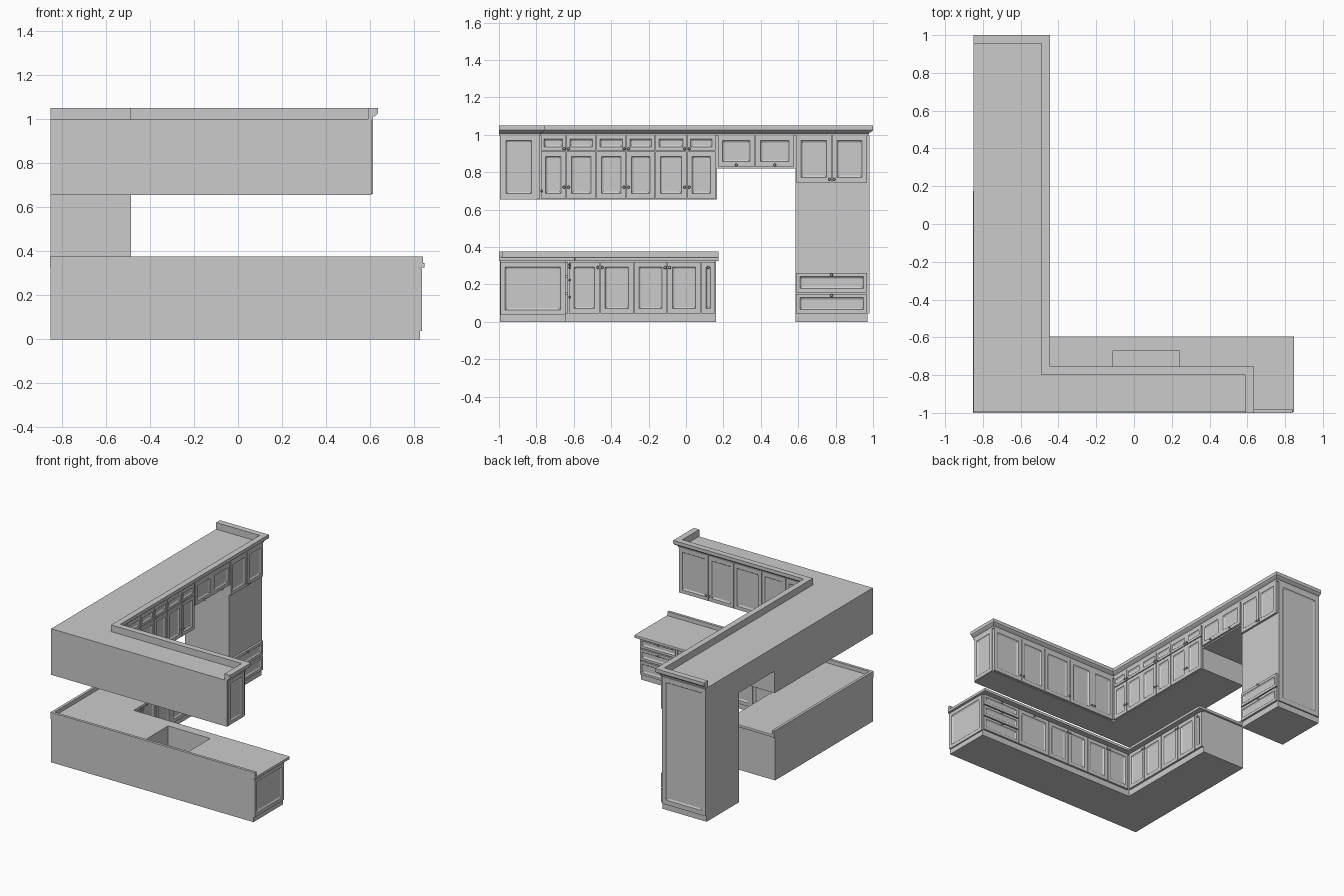
import bpy, bmesh
from mathutils import Vector

if "Cube" in bpy.data.objects:
    bpy.data.objects.remove(bpy.data.objects["Cube"])


def make_object(name, bm):
    bmesh.ops.recalc_face_normals(bm, faces=bm.faces)
    mesh = bpy.data.meshes.new(name)
    bm.to_mesh(mesh)
    bm.free()
    ob = bpy.data.objects.new(name, mesh)
    bpy.context.collection.objects.link(ob)
    return ob


def prism(name, pts, z0, z1):
    bm = bmesh.new()
    face = bm.faces.new([bm.verts.new((x, y, z0)) for x, y in pts])
    top = bmesh.ops.extrude_face_region(bm, geom=[face])["geom"]
    bmesh.ops.translate(bm, vec=(0, 0, z1 - z0),
                        verts=[g for g in top if isinstance(g, bmesh.types.BMVert)])
    return make_object(name, bm)


def box(name, x0, x1, y0, y1, z0, z1):
    return prism(name, [(x0, y0), (x1, y0), (x1, y1), (x0, y1)], z0, z1)


def ell(x0, y0, x1, y1, xi, yi):
    return [(x0, y0), (x1, y0), (x1, yi), (xi, yi), (xi, y1), (x0, y1)]


def place(axis, plane, u, z, d):
    return (plane + d, u, z) if axis == "x" else (u, plane + d, z)


def door(name, axis, plane, u0, u1, z0, z1, thick=0.015, frame=0.026):
    """Framed panel with a sloped step down to the recessed centre."""
    g = 0.002
    u0, u1, z0, z1 = u0 + g, u1 - g, z0 + g, z1 - g
    bm = bmesh.new()
    rings = []
    for i, d in ((0, 0), (0, thick), (frame, thick), (frame + 0.003, thick - 0.004),
                 (frame + 0.010, thick - 0.008)):
        rings.append([bm.verts.new(place(axis, plane, u, z, d)) for u, z in
                      ((u0 + i, z0 + i), (u1 - i, z0 + i), (u1 - i, z1 - i), (u0 + i, z1 - i))])
    for a, b in zip(rings, rings[1:]):
        for k in range(4):
            bm.faces.new((a[k], a[(k + 1) % 4], b[(k + 1) % 4], b[k]))
    bm.faces.new(rings[0])
    bm.faces.new(rings[-1])
    return make_object(name, bm)


def knob(axis, plane, u, z):
    """Turned knob: a lathe-like stack of rings pointing out of the door."""
    from math import cos, sin, tau
    bm = bmesh.new()
    n, rings = 12, []
    for r, d in ((0.004, 0.014), (0.003, 0.020), (0.007, 0.023), (0.008, 0.026), (0.005, 0.030)):
        rings.append([bm.verts.new(place(axis, plane, u + r * cos(tau * k / n),
                                         z + r * sin(tau * k / n), d)) for k in range(n)])
    for a, b in zip(rings, rings[1:]):
        for k in range(n):
            bm.faces.new((a[k], a[(k + 1) % n], b[(k + 1) % n], b[k])).smooth = True
    bm.faces.new(rings[0])
    bm.faces.new(rings[-1])
    return make_object("knob", bm)


def door_row(name, axis, plane, edges, z0, z1, knob_z, sides, frame=0.026):
    """Row of doors; sides gives each knob: + high end, - low end, c centre, . none."""
    for a, b, s in zip(edges, edges[1:], sides):
        door(name, axis, plane, a, b, z0, z1, frame=frame)
        if s != ".":
            knob(axis, plane, {"+": b - 0.012, "-": a + 0.012, "c": (a + b) / 2}[s], knob_z)


def sweep(name, path, profile):
    """Mitred sweep of an (outward, z) profile along right-angled path."""
    bm = bmesh.new()
    pts = [Vector(p) for p in path]
    nrm = []
    for a, b in zip(pts, pts[1:]):
        t = (b - a).normalized()
        nrm.append(Vector((t.y, -t.x)))
    rings = []
    for i, p in enumerate(pts):
        if i in (0, len(pts) - 1):
            off = nrm[0 if i == 0 else -1]
        else:
            off = nrm[i - 1] + nrm[i]
        rings.append([bm.verts.new((*(p + off * o), z)) for o, z in profile])
    n = len(profile)
    for a, b in zip(rings, rings[1:]):
        for k in range(n):
            bm.faces.new((a[k], a[(k + 1) % n], b[(k + 1) % n], b[k]))
    bm.faces.new(rings[0])
    bm.faces.new(rings[-1])
    return make_object(name, bm)


# Carcasses
base = prism("base_cabinets", ell(-0.85, -0.995, 0.825, 0.16, -0.495, -0.645), 0, 0.325)
prism("wall_cabinets", ell(-0.85, -0.995, 0.605, 0.165, -0.485, -0.795), 0.655, 1.0)
box("over_fridge_cabinet", -0.85, -0.485, 0.165, 0.585, 0.82, 1.0)
box("tall_cabinet", -0.85, -0.485, 0.585, 0.97, 0, 1.0)

# Countertop with softened edges
counter = prism("countertop", ell(-0.85, -0.995, 0.847, 0.175, -0.445, -0.595), 0.325, 0.346)
bev = counter.modifiers.new("edge", "BEVEL")
bev.width, bev.segments = 0.004, 2

# Sink opening and basin
sx0, sx1, sy0, sy1 = -0.11, 0.24, -0.93, -0.67
cutter = box("sink_cutter", sx0, sx1, sy0, sy1, 0.2, 0.5)
cutter.hide_render = True
for ob in (base, counter):
    m = ob.modifiers.new("sink_hole", "BOOLEAN")
    m.operation, m.solver, m.object = "DIFFERENCE", "EXACT", cutter
    bpy.context.view_layer.objects.active = ob
    for mod in list(ob.modifiers):
        bpy.ops.object.modifier_apply(modifier=mod.name)
bpy.data.objects.remove(cutter)

# Backsplash lip along both walls
prism("backsplash", ell(-0.853, -1.0, 0.84, 0.175, -0.833, -0.98), 0.325, 0.376)

# Crown moulding
sweep("crown_moulding",
      [(0.61, -1.0), (0.61, -0.78), (-0.47, -0.78), (-0.47, 0.975), (-0.85, 0.975)],
      [(-0.02, 0.995), (0.0, 0.995), (0.003, 1.008), (0.018, 1.018),
       (0.025, 1.025), (0.025, 1.05), (-0.02, 1.05)])

# Wall cabinet doors, long run (facing +x)
edges = [-0.778, -0.64, -0.48, -0.32, -0.165, 0.005, 0.16]
door_row("wall_door", "x", -0.485, edges, 0.658, 0.913, 0.72, "+-+-+-"[0:1] + "-++-+-"[0:1] + "." + "." + "+-")
for y in (-0.332, -0.308):
    knob("x", -0.485, y, 0.72)
door_row("small_top_door", "x", -0.485, edges, 0.915, 0.997, 0.925, "+-+-+-", frame=0.018)
door_row("over_fridge_door", "x", -0.485, [0.168, 0.37, 0.58], 0.828, 0.997, 0.838, "cc")

# Wall cabinet doors, short run (facing +y)
door_row("wall_door", "y", -0.795, [-0.468, -0.28, -0.08, 0.15, 0.36, 0.605],
         0.658, 0.997, 0.70, "+-c+-".replace("c", "-"))
door("wall_end_panel", "x", 0.6, -0.99, -0.797, 0.658, 0.997, thick=0.012)

# Tall cabinet doors, drawers and side panel
door_row("tall_door", "x", -0.485, [0.587, 0.78, 0.97], 0.743, 0.997, 0.762, "+-")
for z0, z1 in ((0.043, 0.152), (0.156, 0.263)):
    door_row("tall_drawer", "x", -0.485, [0.587, 0.97], z0, z1, z1 - 0.012, "c", frame=0.02)
door("tall_side_panel", "y", 0.965, -0.85, -0.485, 0.042, 0.997, thick=0.015, frame=0.035)

# Base doors, long run
door_row("base_door", "x", -0.495, [-0.628, -0.46, -0.28, -0.10, 0.08, 0.158],
         0.042, 0.322, 0.29, "+-+-c")

# Base doors and drawers, short run
door_row("base_door", "y", -0.645, [-0.478, -0.29, -0.11, 0.065, 0.24], 0.042, 0.322, 0.29, "+-+-")
door_row("appliance_front", "y", -0.645, [0.24, 0.51], 0.042, 0.322, 0.305, "c")
for z0, z1 in ((0.042, 0.148), (0.152, 0.238), (0.242, 0.322)):
    door_row("base_drawer", "y", -0.645, [0.51, 0.825], z0, z1, z1 - 0.015, "c", frame=0.018)
door("base_end_panel", "x", 0.82, -0.995, -0.643, 0.035, 0.322, thick=0.014)
